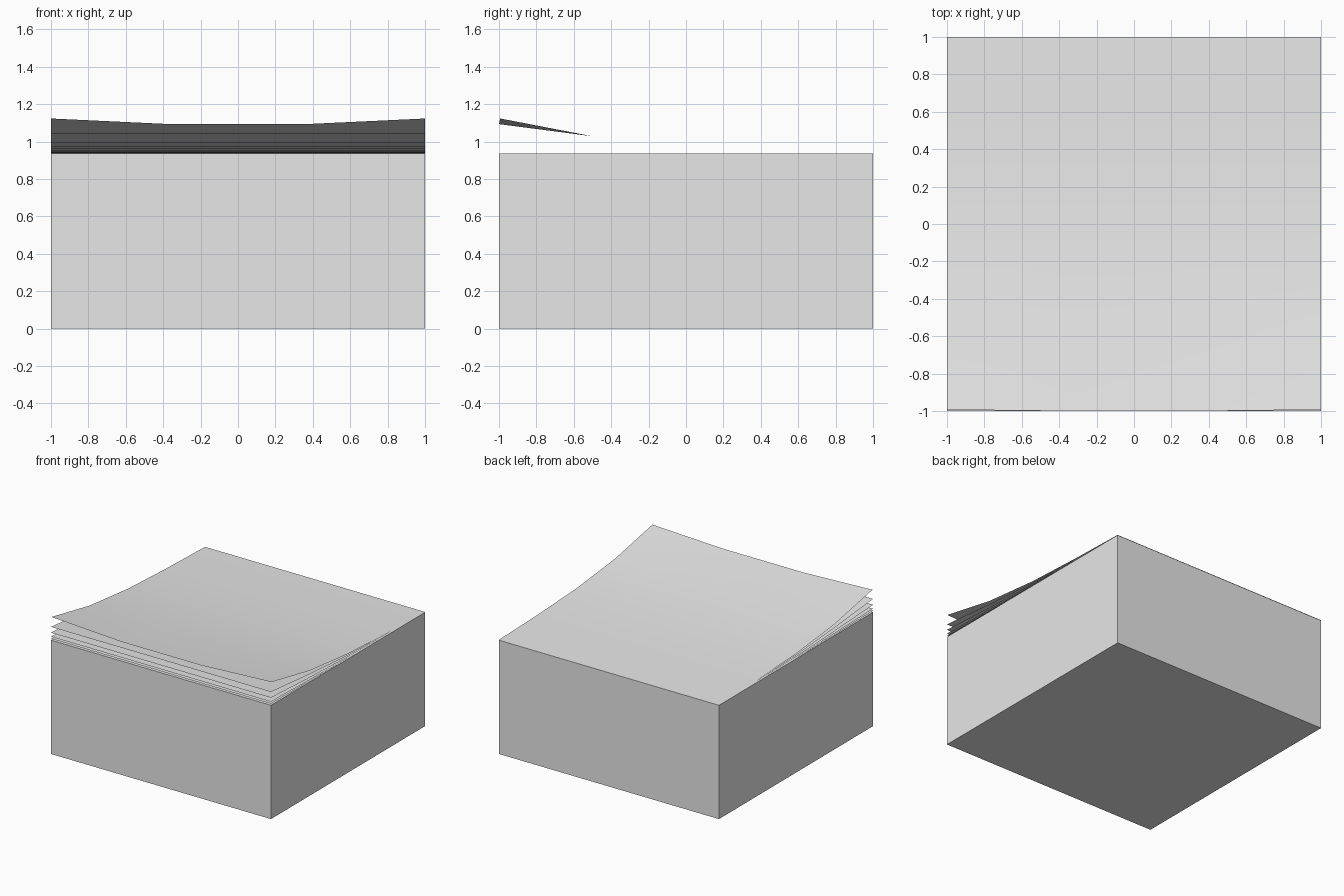
import bpy, bmesh

default = bpy.data.objects.get("Cube")
if default:
    bpy.data.objects.remove(default, do_unlink=True)

paper = bpy.data.materials.new("paper_grey")
paper.use_nodes = True
GREY = (0.8, 0.8, 0.8, 1.0)
paper.diffuse_color = GREY
paper.node_tree.nodes["Principled BSDF"].inputs["Base Color"].default_value = GREY

BLOCK_TOP = 0.935


def add_object(name, bm, smooth=False):
    mesh = bpy.data.meshes.new(name)
    for face in bm.faces:
        face.smooth = smooth
    bm.to_mesh(mesh)
    bm.free()
    mesh.materials.append(paper)
    obj = bpy.data.objects.new(name, mesh)
    bpy.context.collection.objects.link(obj)
    return obj


# Solid stack of paper
bm = bmesh.new()
bmesh.ops.create_cube(bm, size=1)
bmesh.ops.scale(bm, vec=(2, 2, BLOCK_TOP), verts=bm.verts)
bmesh.ops.translate(bm, vec=(0, 0, BLOCK_TOP / 2), verts=bm.verts)
add_object("paper_block", bm)

# Lift of a curled sheet along its depth, front to back
CURL = [(-1, 0.155), (-0.5, 0.09), (0, 0.038), (0.5, 0.014), (1, 0.0)]
COLUMNS = (-1, -0.36, 0.36, 1)


def add_sheet(name, front_lift, base, corner_lift=0.0):
    bm = bmesh.new()
    rows = []
    for y, lift in CURL:
        row = []
        for x in COLUMNS:
            z = BLOCK_TOP + base + lift * front_lift / CURL[0][1]
            corner = y == -1 and abs(x) == 1
            if corner:
                z += corner_lift
            row.append(bm.verts.new((x, -0.993 if corner and corner_lift else y, z)))
        rows.append(row)
    for near, far in zip(rows, rows[1:]):
        for i in range(len(COLUMNS) - 1):
            bm.faces.new((near[i], near[i + 1], far[i + 1], far[i]))
    return add_object(name, bm, smooth=True)


# Loose sheets, each curling higher than the one below
for i, lift in enumerate((0.012, 0.028, 0.06, 0.107)):
    add_sheet(f"loose_sheet_{i + 1}", lift, 0.0006 * (i + 1))

# Top sheet with raised front corners
add_sheet("top_sheet", CURL[0][1], 0.003, corner_lift=0.03)
